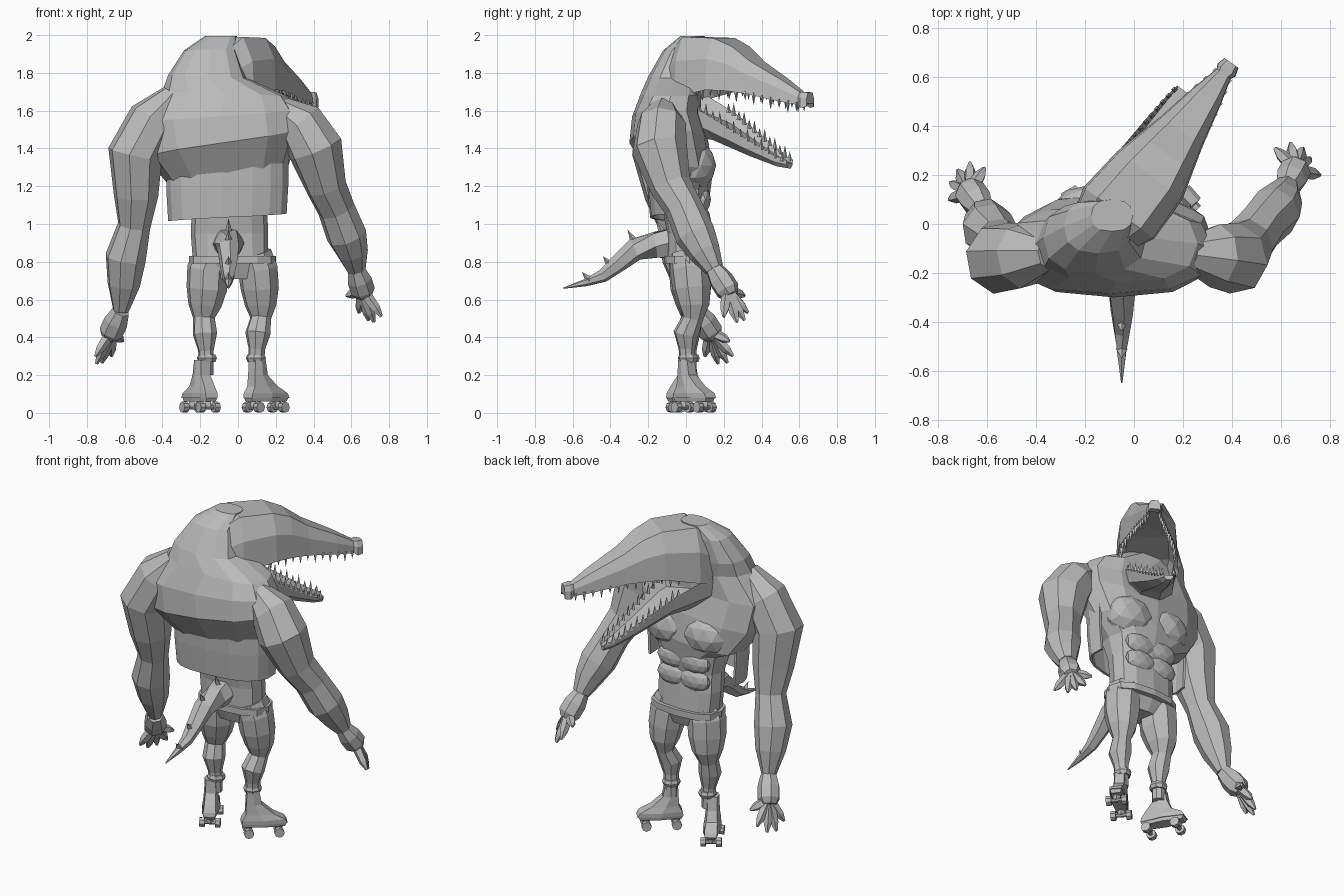
import bpy, bmesh, math
from mathutils import Vector, Matrix

if "Cube" in bpy.data.objects:
    bpy.data.objects.remove(bpy.data.objects["Cube"], do_unlink=True)

grey = bpy.data.materials.new("plain grey")
grey.use_nodes = True
grey.diffuse_color = (0.5, 0.5, 0.5, 1)
grey.node_tree.nodes["Principled BSDF"].inputs["Base Color"].default_value = (0.5, 0.5, 0.5, 1)


def finish(name, bm):
    bmesh.ops.recalc_face_normals(bm, faces=bm.faces)
    mesh = bpy.data.meshes.new(name)
    bm.to_mesh(mesh)
    bm.free()
    mesh.materials.append(grey)
    ob = bpy.data.objects.new(name, mesh)
    bpy.context.collection.objects.link(ob)
    return ob


def loft(name, rings, closed=True):
    """Skin a list of point rings."""
    bm = bmesh.new()
    rows = [[bm.verts.new(p) for p in ring] for ring in rings]
    n = len(rows[0])
    for a, b in zip(rows, rows[1:]):
        for i in range(n if closed else n - 1):
            j = (i + 1) % n
            bm.faces.new((a[i], a[j], b[j], b[i]))
    if closed:
        bm.faces.new(rows[0])
        bm.faces.new(rows[-1])
    return finish(name, bm)


def limb(name, path, sides=7):
    """Tapered tube through (x, y, z, radius) points."""
    pts = [Vector(p[:3]) for p in path]
    rings = []
    for i, p in enumerate(pts):
        t = (pts[min(i + 1, len(pts) - 1)] - pts[max(i - 1, 0)]).normalized()
        u = t.cross(Vector((0.2, 1, 0))).normalized()
        v = t.cross(u)
        r = path[i][3]
        angles = [math.tau * k / sides for k in range(sides)]
        rings.append([p + r * (u * math.cos(a) + v * math.sin(a)) for a in angles])
    return loft(name, rings)


def boxy(v):
    return math.copysign(abs(v) ** 0.78, v)


def oval(z, cx, hw, back, front, tilt=0.0, n=12, start=0.0, span=math.tau):
    """Squarish flat ring, optionally rising towards +x."""
    cy, hd = (back + front) / 2, (front - back) / 2
    steps = n if span > 6 else n - 1
    angles = [start + span * k / steps for k in range(n)]
    return [(cx + hw * boxy(math.cos(a)), cy + hd * boxy(math.sin(a)),
             z + tilt * hw * math.cos(a)) for a in angles]


def blob(name, centre, size):
    bm = bmesh.new()
    bmesh.ops.create_icosphere(bm, subdivisions=2, radius=1,
                               matrix=Matrix.LocRotScale(Vector(centre), None, Vector(size)))
    return finish(name, bm)


def spikes(name, items, sides=4):
    """Cones given as (base, tip, radius)."""
    bm = bmesh.new()
    for base, tip, r in items:
        base, tip = Vector(base), Vector(tip)
        d = tip - base
        m = Matrix.LocRotScale((base + tip) / 2, d.to_track_quat('Z', 'Y'), None)
        bmesh.ops.create_cone(bm, cap_ends=True, segments=sides, radius1=r,
                              radius2=0, depth=d.length, matrix=m)
    return finish(name, bm)


# Torso: hips, waist, chest and hunched back with sloping shoulders
torso = [(0.71, -0.03, 0.13, -0.06, 0.09), (0.82, -0.04, 0.2, -0.1, 0.13),
         (0.95, -0.045, 0.205, -0.1, 0.12), (1.06, -0.045, 0.2, -0.12, 0.11),
         (1.18, -0.05, 0.22, -0.17, 0.13), (1.26, -0.055, 0.32, -0.2, 0.14, 0.14),
         (1.43, -0.08, 0.41, -0.3, 0.12, 0.17), (1.57, -0.1, 0.42, -0.285, 0.08, 0.08),
         (1.69, -0.07, 0.33, -0.24, 0.08, -0.04), (1.78, -0.16, 0.21, -0.2, 0.09, -0.04),
         (1.92, -0.145, 0.14, -0.12, 0.1), (1.995, -0.09, 0.085, -0.03, 0.1)]
loft("torso", [oval(*r) for r in torso])

# Open vest hanging below the shoulder blades
vest = loft("vest_skirt", [oval(z, -0.055, w, b, 0.12, 0.06, 11, math.pi * 0.9, math.pi * 1.17)
            for z, w, b in ((1.035, 0.315, -0.19), (1.2, 0.325, -0.205), (1.33, 0.325, -0.21))], False)
solid = vest.modifiers.new("thickness", 'SOLIDIFY')
solid.thickness = 0.015

# Chest and stomach muscles
for side, x in (("right", -0.18), ("left", 0.08)):
    blob(side + "_pectoral", (x, 0.045, 1.31), (0.16, 0.115, 0.13))
    for row, z in enumerate((1.13, 1.02)):
        blob(f"{side}_abdominal_{row}", (-0.045 + (x + 0.045) * 0.55, 0.09, z), (0.11, 0.042, 0.07))

# Belt
loft("belt", [oval(0.79, -0.03, 0.21, -0.1, 0.13), oval(0.79, -0.03, 0.23, -0.115, 0.15),
              oval(0.83, -0.03, 0.23, -0.115, 0.15), oval(0.83, -0.03, 0.21, -0.1, 0.13)])

# Head frame: along the snout, across it, and up
ALONG, ACROSS = Vector((0.59, 0.81, 0)), Vector((0.81, -0.59, 0))


def head(a, p, z):
    return ALONG * a + ACROSS * p + Vector((0, 0, z))


def jaw(name, rows, section):
    return loft(name, [[head(a, p + u * w, lo + v * (hi - lo)) for u, v in section]
                       for a, p, w, lo, hi in rows])


UPPER = [(-1, 0), (-0.7, 0.25), (0.7, 0.25), (1, 0), (0.95, 0.6), (0.6, 1), (-0.6, 1), (-0.95, 0.6)]
LOWER = [(-1, 1), (-0.75, 0.6), (0.75, 0.6), (1, 1), (0.9, 0.4), (0.4, 0), (-0.4, 0), (-0.9, 0.4)]
upper = [(-0.15, -0.09, 0.12, 1.62, 1.88), (0, -0.075, 0.18, 1.67, 1.99),
         (0.2, -0.065, 0.165, 1.71, 1.985), (0.31, -0.065, 0.135, 1.705, 1.94),
         (0.42, -0.065, 0.105, 1.69, 1.86), (0.6, -0.065, 0.065, 1.65, 1.765),
         (0.71, -0.065, 0.035, 1.63, 1.7),
         (0.73, -0.065, 0.045, 1.615, 1.7), (0.765, -0.065, 0.035, 1.62, 1.695)]
lower = [(-0.08, -0.07, 0.17, 1.48, 1.7), (0.15, -0.09, 0.14, 1.445, 1.59),
         (0.35, -0.125, 0.09, 1.36, 1.46), (0.5, -0.15, 0.05, 1.305, 1.365),
         (0.56, -0.16, 0.03, 1.295, 1.34)]
jaw("upper_jaw", upper, UPPER)
jaw("lower_jaw", lower, LOWER)


def teeth(name, rows, edge, lift, start, stop, count):
    items = []
    for i in range(count):
        a = start + (stop - start) * i / (count - 1)
        k = max(j for j in range(len(rows) - 1) if rows[j][0] <= a)
        t = (a - rows[k][0]) / (rows[k + 1][0] - rows[k][0])
        row = [s + (e - s) * t for s, e in zip(rows[k], rows[k + 1])]
        for s in (-1, 1):
            p, z = row[1] + s * row[2] * 0.9, row[edge]
            size = lift * (1.2 if i % 2 else 0.8)
            items.append((head(a, p, z - lift * 0.3), head(a, p, z + size), 0.013))
    spikes(name, items)


teeth("upper_teeth", upper, 3, -0.045, 0.12, 0.7, 13)
teeth("lower_teeth", lower, 4, 0.045, 0.12, 0.54, 13)

# Arms and hands
ARMS = {
    "left": ([(0.22, -0.12, 1.61, 0.07), (0.33, -0.13, 1.53, 0.13), (0.41, -0.14, 1.4, 0.148),
              (0.465, -0.08, 1.2, 0.11), (0.52, -0.01, 1.08, 0.1), (0.575, 0.05, 0.94, 0.108),
              (0.605, 0.1, 0.85, 0.085), (0.625, 0.15, 0.76, 0.052)],
             (0.66, 0.22, 0.65),
             [(0.575, 0.31, 0.62), (0.64, 0.33, 0.53), (0.69, 0.31, 0.49),
              (0.72, 0.27, 0.48), (0.76, 0.2, 0.51)]),
    "right": ([(-0.34, -0.12, 1.68, 0.07), (-0.45, -0.13, 1.55, 0.135), (-0.545, -0.14, 1.37, 0.148),
               (-0.54, -0.1, 1.15, 0.12), (-0.55, -0.06, 0.99, 0.088), (-0.595, -0.02, 0.82, 0.11),
               (-0.605, 0.02, 0.68, 0.088), (-0.62, 0.06, 0.54, 0.042)],
              (-0.67, 0.13, 0.43),
              [(-0.61, 0.23, 0.38), (-0.67, 0.25, 0.3), (-0.72, 0.22, 0.265),
               (-0.75, 0.17, 0.26), (-0.755, 0.1, 0.3)])}
for side, (path, palm, tips) in ARMS.items():
    limb(side + "_arm", path, 8)
    wrist, palm = Vector(path[-1][:3]), Vector(palm)
    limb(side + "_palm", [(*wrist, 0.048), (*wrist.lerp(palm, 0.5), 0.066), (*palm, 0.066),
                          (*wrist.lerp(palm, 1.25), 0.045)], 7)
    for i, tip in enumerate(map(Vector, tips)):
        root = palm.lerp(tip, 0.18)
        limb(f"{side}_finger_{i}", [(*root, 0.03), (*root.lerp(tip, 0.65), 0.025), (*tip, 0.008)], 5)

# Legs
LEGS = {
    "right": ([(-0.13, 0.01, 0.84, 0.1), (-0.16, 0.02, 0.76, 0.112), (-0.165, 0.025, 0.66, 0.11),
               (-0.175, 0.035, 0.57, 0.09), (-0.18, 0.03, 0.5, 0.058), (-0.175, 0.01, 0.42, 0.066),
               (-0.17, 0.015, 0.33, 0.042), (-0.165, 0.02, 0.2, 0.036)],
              (-0.2, 0.02), (-0.5, 0.87)),
    "left": ([(0.08, 0.01, 0.84, 0.1), (0.105, 0.02, 0.76, 0.107), (0.115, 0.03, 0.66, 0.103),
              (0.12, 0.04, 0.57, 0.085), (0.12, 0.035, 0.5, 0.056), (0.105, 0, 0.42, 0.068),
              (0.1, 0.005, 0.34, 0.045), (0.095, 0.01, 0.2, 0.036)],
             (0.145, 0.04), (0.75, 0.66))}
for side, (path, centre, aim) in LEGS.items():
    limb(side + "_leg", path, 8)
    x, y = path[-1][:2]
    limb(side + "_ankle_cuff", [(x, y, 0.31, 0.046), (x, y, 0.29, 0.054), (x, y, 0.27, 0.046)], 8)
    f = Vector((*aim, 0)).normalized()
    s = Vector((f.y, -f.x, 0))
    c = Vector((*centre, 0))
    heel = (Vector((x, y, 0)) - c).dot(f)

    def block(name, rows):
        """Rows of (z, back, front, half width) in the foot frame."""
        loft(name, [[c + f * fr + s * (w * q) + Vector((0, 0, z)) for fr, q in
                     ((b, -0.7), (b, 0.7), ((b + e) / 2, 1), (e, 0.7), (e, -0.7), ((b + e) / 2, -1))]
                    for z, b, e, w in rows])

    block(side + "_boot", [(0.28, heel - 0.036, heel + 0.036, 0.038), (0.2, heel - 0.04, heel + 0.05, 0.04),
                           (0.14, -0.1, 0.06, 0.046), (0.105, -0.12, 0.125, 0.052), (0.08, -0.125, 0.14, 0.05)])
    block(side + "_skate_plate", [(0.082, -0.125, 0.135, 0.045), (0.06, -0.115, 0.125, 0.04)])
    # Wheels and axles
    wheels = bmesh.new()
    for fr in (-0.085, 0.09):
        for off, r, w in ((-0.045, 0.029, 0.03), (0.045, 0.029, 0.03), (0, 0.012, 0.09)):
            m = Matrix.LocRotScale(c + f * fr + s * off + Vector((0, 0, 0.03)),
                                   s.to_track_quat('Z', 'Y'), None)
            bmesh.ops.create_cone(wheels, cap_ends=True, segments=8, radius1=r, radius2=r, depth=w, matrix=m)
        m = Matrix.LocRotScale(c + f * fr + Vector((0, 0, 0.05)), None, Vector((0.03, 0.03, 0.04)))
        bmesh.ops.create_cube(wheels, size=1, matrix=m)
    finish(side + "_wheels", wheels)

# Tail with a ridge of spikes
limb("tail", [(-0.05, -0.04, 0.9, 0.09), (-0.05, -0.16, 0.89, 0.075), (-0.05, -0.27, 0.865, 0.06),
              (-0.05, -0.36, 0.79, 0.048), (-0.05, -0.44, 0.725, 0.035), (-0.05, -0.53, 0.69, 0.02),
              (-0.05, -0.65, 0.66, 0.003)], 6)
spikes("tail_spikes", [((-0.05, y, z), (-0.05, y - 0.04, z + h), 0.024) for y, z, h in
                       ((-0.12, 0.94, 0.09), (-0.27, 0.9, 0.07), (-0.4, 0.78, 0.05), (-0.51, 0.7, 0.045))])
